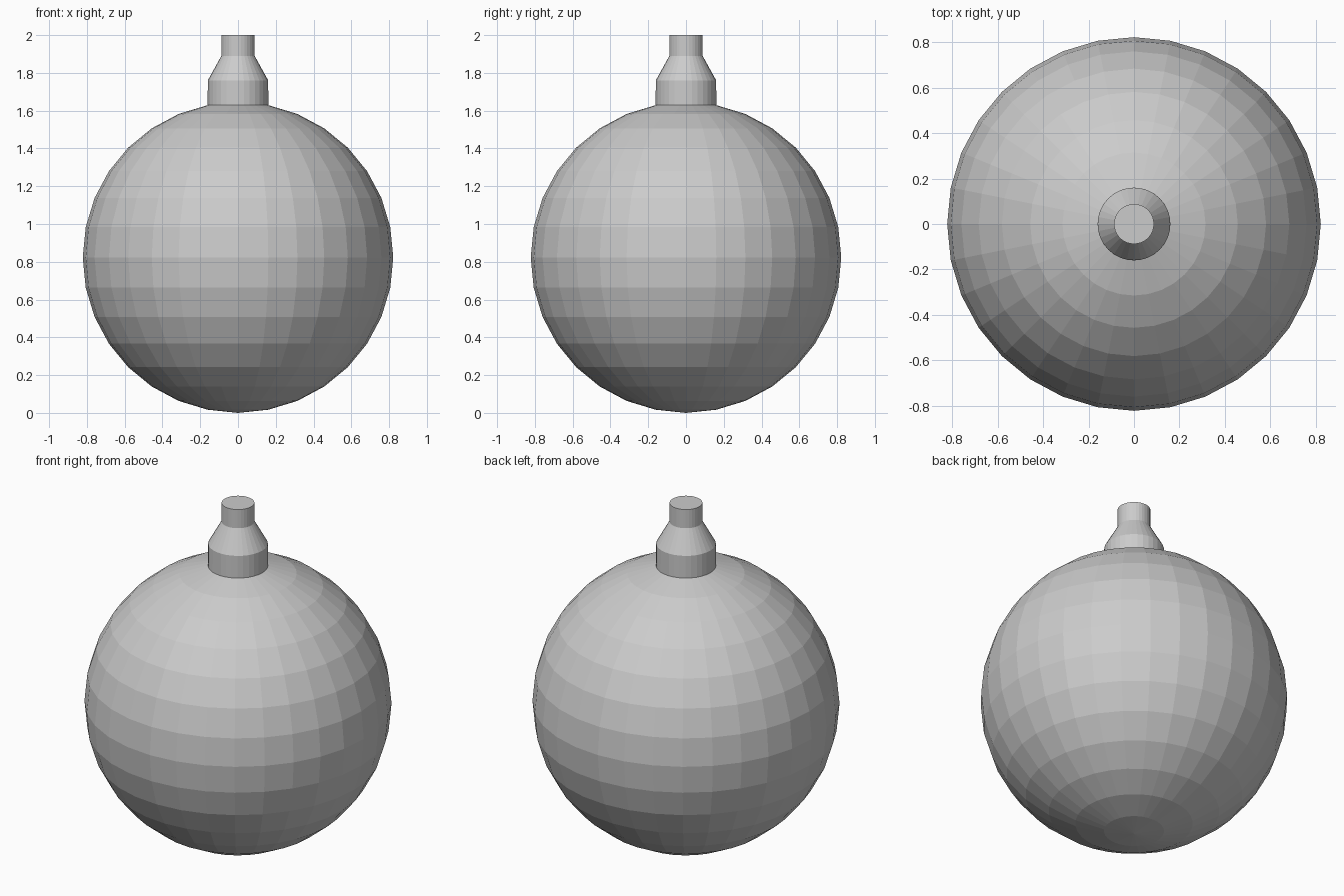
import bpy
import bmesh
from math import sin, cos, pi

SIDES = 32
RADIUS = 0.822
CENTRE = 0.823

if "Cube" in bpy.data.objects:
    bpy.data.objects.remove(bpy.data.objects["Cube"], do_unlink=True)

grey = bpy.data.materials.new("plain grey")
grey.use_nodes = True
colour = (0.6, 0.6, 0.6, 1)
grey.diffuse_color = colour
grey.node_tree.nodes["Principled BSDF"].inputs["Base Color"].default_value = colour


def lathe(name, profile):
    """Spin a (radius, height) profile around z into a flat-shaded part."""
    bm = bmesh.new()
    verts = [bm.verts.new((r, 0, z)) for r, z in profile]
    edges = [bm.edges.new(pair) for pair in zip(verts, verts[1:])]
    bmesh.ops.spin(bm, geom=verts + edges, cent=(0, 0, 0), axis=(0, 0, 1),
                   angle=2 * pi, steps=SIDES, use_merge=True)
    bmesh.ops.remove_doubles(bm, verts=bm.verts, dist=0.0005)
    bmesh.ops.recalc_face_normals(bm, faces=bm.faces)
    mesh = bpy.data.meshes.new(name)
    bm.to_mesh(mesh)
    bm.free()
    mesh.materials.append(grey)
    obj = bpy.data.objects.new(name, mesh)
    bpy.context.collection.objects.link(obj)
    return obj


# Round body, from the bottom pole up to the ring where the neck starts
rings = SIDES // 2
body = [(RADIUS * sin(pi * i / rings), CENTRE - RADIUS * cos(pi * i / rings))
        for i in range(rings)]
body[0] = (0, 0)
lathe("round_body", body)

# Stepped neck: wide collar, taper, narrow stem and flat cap
lathe("neck", [body[-1], (0.16, 1.76), (0.088, 1.89), (0.088, 2), (0, 2)])
